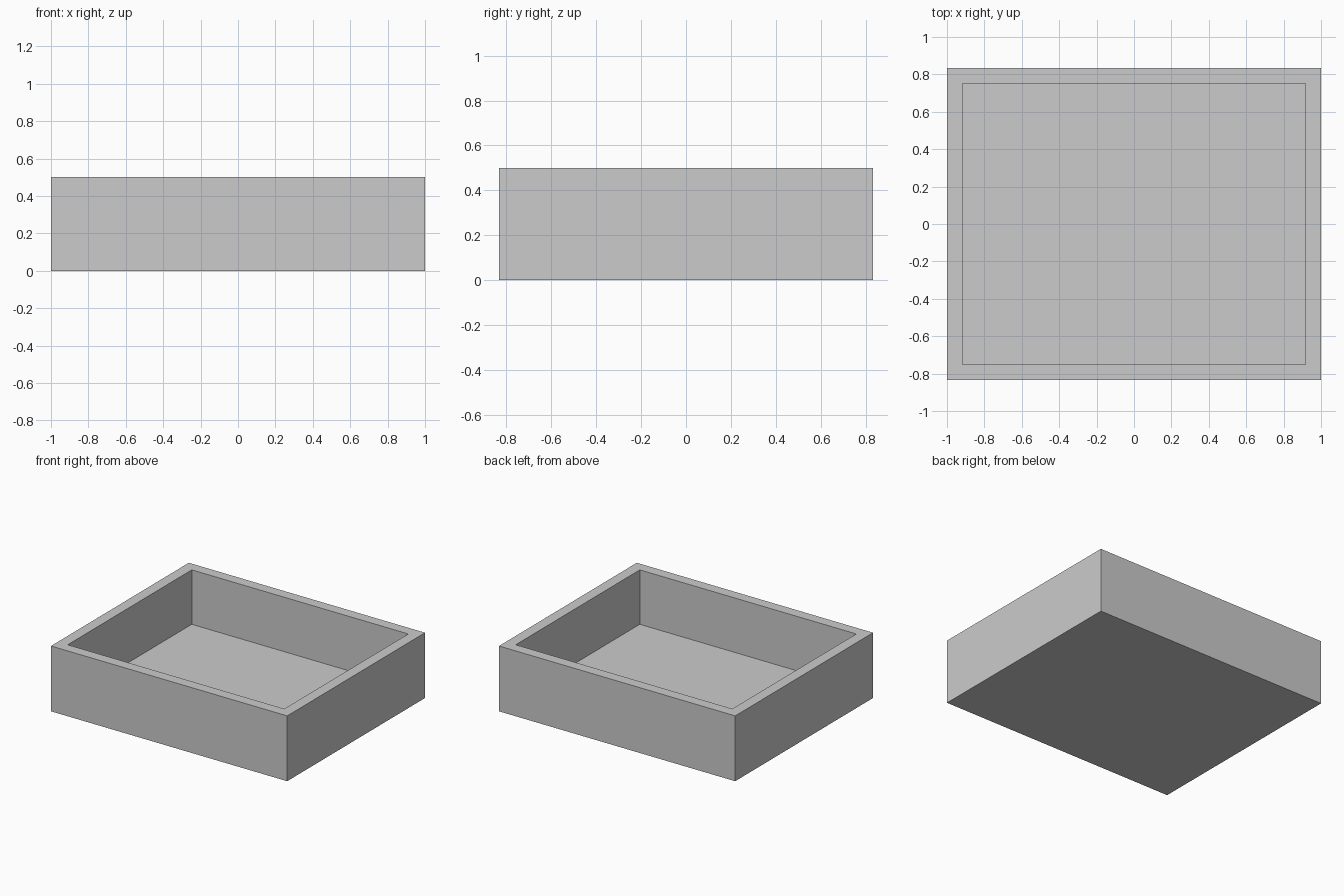
import bpy
import bmesh
from mathutils import Matrix, Vector

if "Cube" in bpy.data.objects:
    bpy.data.objects.remove(bpy.data.objects["Cube"])

WIDTH, DEPTH, HEIGHT = 2.0, 1.6667, 0.5
WALL = 0.0833

# Solid outer block standing on the ground
bm = bmesh.new()
bmesh.ops.create_cube(
    bm, size=1.0,
    matrix=Matrix.Translation((0, 0, HEIGHT / 2)) @ Matrix.Diagonal((WIDTH, DEPTH, HEIGHT, 1)))

# Inset the top to leave the rim, then push the middle down to the floor
bm.normal_update()
top = max(bm.faces, key=lambda f: f.calc_center_median().z)
bmesh.ops.inset_region(bm, faces=[top], thickness=WALL, use_even_offset=True)
result = bmesh.ops.extrude_discrete_faces(bm, faces=[top])
floor = result["faces"][0]
bmesh.ops.translate(bm, verts=floor.verts[:], vec=Vector((0, 0, WALL - HEIGHT)))
bmesh.ops.recalc_face_normals(bm, faces=bm.faces[:])

mesh = bpy.data.meshes.new("open_tray")
bm.to_mesh(mesh)
bm.free()
tray = bpy.data.objects.new("open_tray", mesh)
bpy.context.collection.objects.link(tray)
